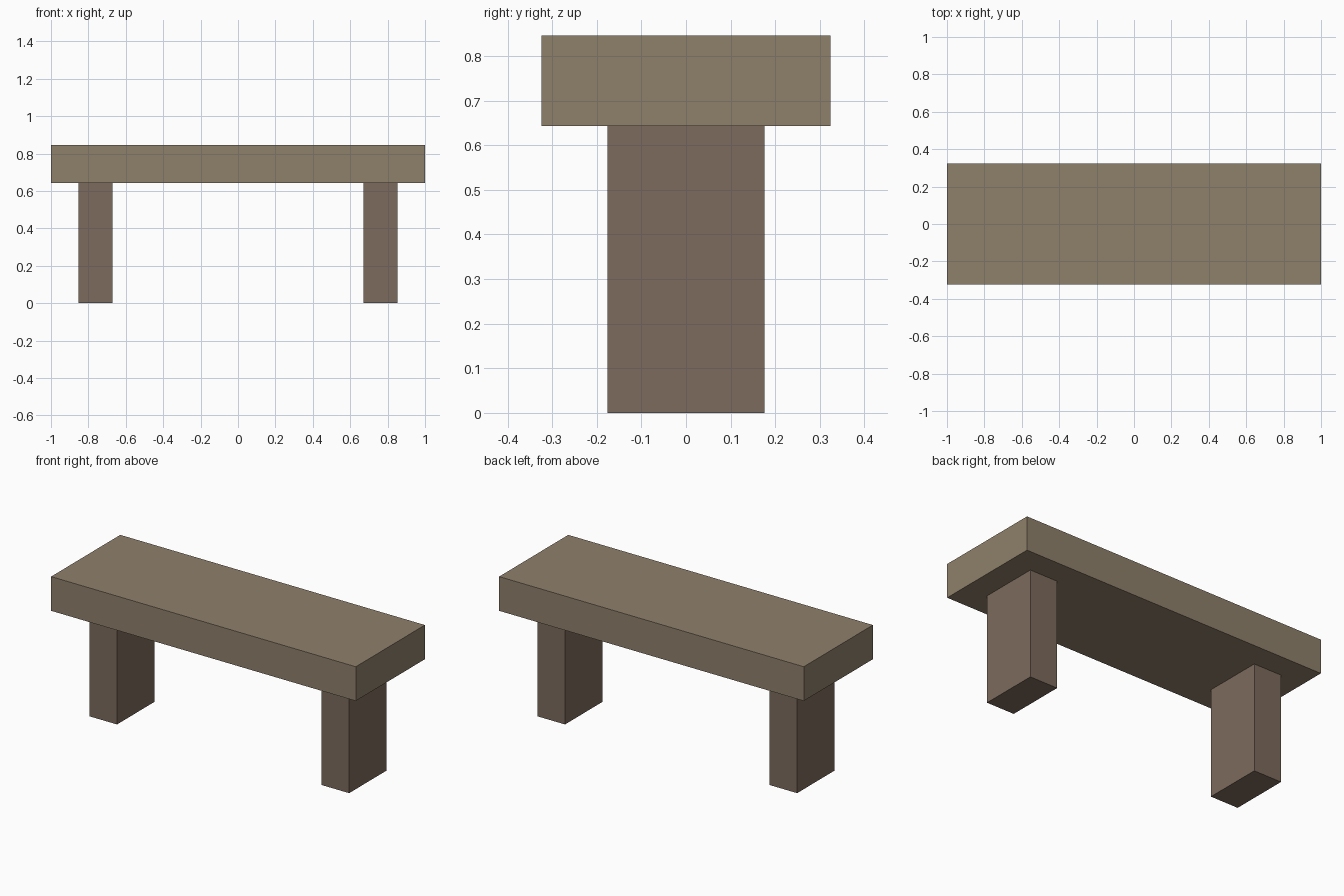
import bpy

if "Cube" in bpy.data.objects:
    bpy.data.objects.remove(bpy.data.objects["Cube"])


def material(name, color):
    mat = bpy.data.materials.new(name)
    mat.diffuse_color = (*color, 1.0)
    mat.use_nodes = True
    mat.node_tree.nodes["Principled BSDF"].inputs["Base Color"].default_value = mat.diffuse_color
    return mat


def box(name, center_x, size_x, size_y, bottom, top, mat):
    bpy.ops.mesh.primitive_cube_add(size=1, location=(center_x, 0, (bottom + top) / 2))
    obj = bpy.context.object
    obj.name = name
    obj.scale = (size_x, size_y, top - bottom)
    bpy.ops.object.transform_apply(location=False, rotation=False, scale=True)
    obj.data.materials.append(mat)
    return obj


SEAT_BOTTOM, SEAT_TOP = 0.643, 0.846
seat_wood = material("seat_wood", (0.275, 0.216, 0.147))
leg_wood = material("leg_wood", (0.205, 0.147, 0.109))

# Thick plank seat
box("seat", 0, 2.0, 0.648, SEAT_BOTTOM, SEAT_TOP, seat_wood)

# Block legs, one near each end
for side, x in (("left", -0.762), ("right", 0.762)):
    box(side + "_leg", x, 0.182, 0.352, 0, SEAT_BOTTOM, leg_wood)
